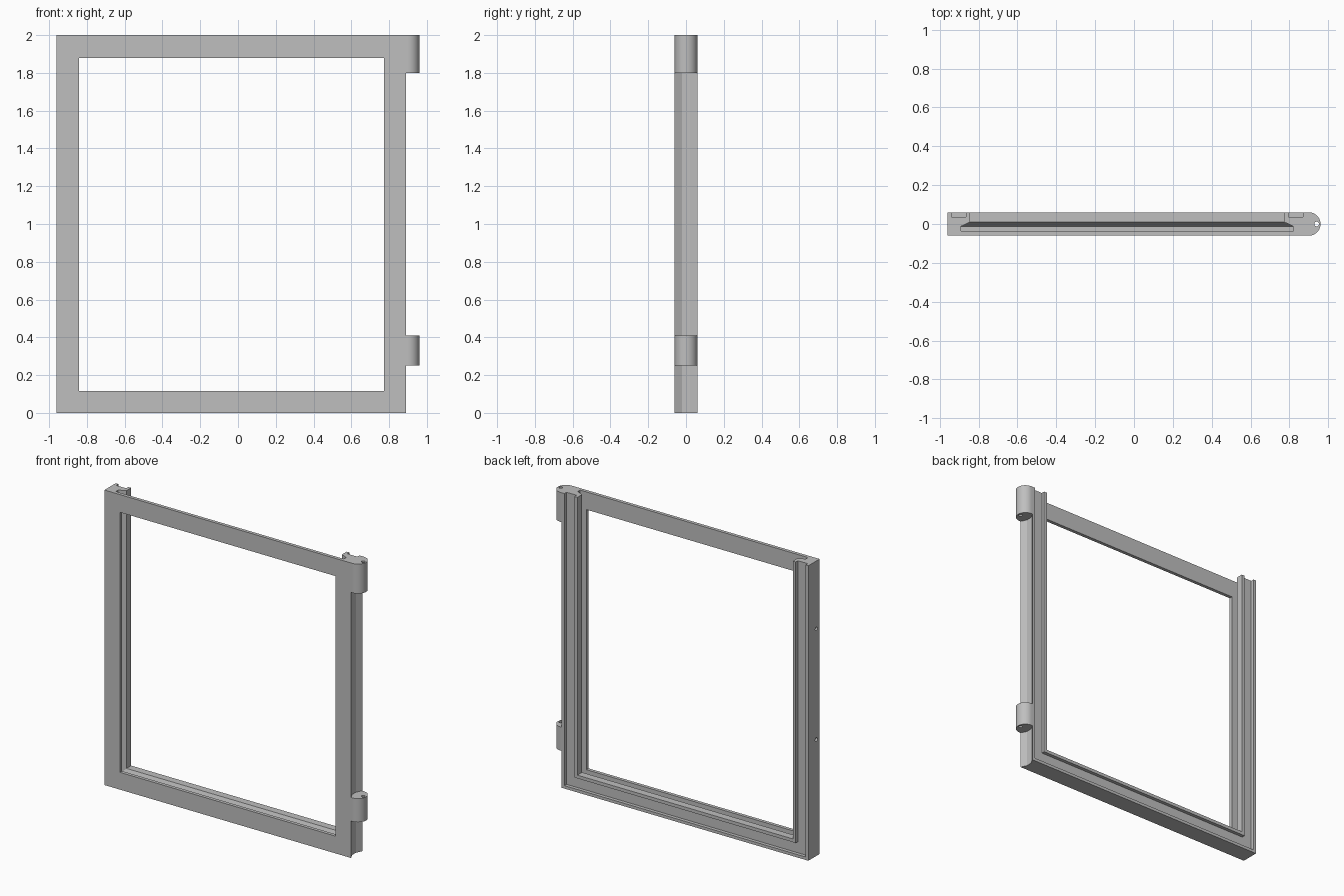
import bpy, bmesh, math
from mathutils import Matrix

cube = bpy.data.objects.get("Cube")
if cube:
    bpy.data.objects.remove(cube, do_unlink=True)

LEFT, RIGHT, TOP = -0.96, 0.89, 2.0     # outer edges of the frame
FRONT, BACK = -0.06, 0.06
RAIL = 0.117                            # width of the frame members
SLOT_FRONT, SLOT_BACK = -0.037, -0.012
HOLLOW = 0.02                           # depth of the hinge-side hollow

grey = bpy.data.materials.new("plain_grey")
grey.use_nodes = True
grey.diffuse_color = (0.52, 0.52, 0.52, 1)
grey.node_tree.nodes["Principled BSDF"].inputs["Base Color"].default_value = grey.diffuse_color


def finish(name, bm):
    bmesh.ops.recalc_face_normals(bm, faces=bm.faces)
    mesh = bpy.data.meshes.new(name)
    bm.to_mesh(mesh)
    bm.free()
    mesh.materials.append(grey)
    obj = bpy.data.objects.new(name, mesh)
    bpy.context.collection.objects.link(obj)
    return obj


def loft(name, rings):
    """Skin a row of matching closed rings and cap both ends."""
    bm = bmesh.new()
    loops = [[bm.verts.new(p) for p in ring] for ring in rings]
    n = len(loops[0])
    for a, b in zip(loops, loops[1:]):
        for i in range(n):
            j = (i + 1) % n
            bm.faces.new((a[i], a[j], b[j], b[i]))
    bm.faces.new(loops[0])
    bm.faces.new(loops[-1])
    return finish(name, bm)


def drill(obj, centre, radius, depth, axis="Z"):
    """Cut a round hole and remove the cutter."""
    bm = bmesh.new()
    turn = Matrix.Rotation(math.pi / 2, 4, "Y") if axis == "X" else Matrix()
    bmesh.ops.create_cone(bm, cap_ends=True, segments=24, radius1=radius, radius2=radius,
                          depth=depth, matrix=Matrix.Translation(centre) @ turn)
    cutter = finish("hole_cutter", bm)
    cutter.hide_render = True
    mod = obj.modifiers.new("hole", "BOOLEAN")
    mod.operation = "DIFFERENCE"
    mod.solver = "EXACT"
    mod.object = cutter
    bpy.context.view_layer.objects.active = obj
    bpy.ops.object.modifier_apply(modifier=mod.name)
    bpy.data.objects.remove(cutter, do_unlink=True)


# Stiles and bottom rail: one section (inward distance, y) swept along a mitred U
section = [
    (0, FRONT), (RAIL, FRONT),
    (RAIL, SLOT_FRONT), (0.07, SLOT_FRONT), (0.07, SLOT_BACK), (RAIL, 0.01),   # panel slot
    (RAIL, BACK), (0.095, BACK), (0.095, 0.037), (0.02, 0.037), (0.02, BACK),  # seal groove
    (0, BACK), (0, 0.02), (0, -0.02),
]


def right_x(u, y):
    return RIGHT - (HOLLOW if u == 0 and abs(y) < BACK else u)


frame = loft("u_frame", [
    [(LEFT + u, y, TOP) for u, y in section],
    [(LEFT + u, y, u) for u, y in section],
    [(right_x(u, y), y, u) for u, y in section],
    [(right_x(u, y), y, TOP) for u, y in section],
])

# Screw holes through the outer stile into the slot
for z in (0.79, 1.54):
    drill(frame, (LEFT + 0.03, -0.0245, z), 0.012, 0.1, "X")

# Thin top rail, leaving the slot open above for a panel
x0, x1 = LEFT + RAIL, RIGHT - RAIL
loft("top_rail", [
    [(x, FRONT, TOP - 0.12), (x, SLOT_FRONT, TOP - 0.12), (x, SLOT_FRONT, TOP), (x, FRONT, TOP)]
    for x in (x0, x1)
])

# Rounded hinge knuckles that fill the hollow
outline = [(RIGHT, BACK), (RIGHT - HOLLOW, 0.02), (RIGHT - HOLLOW, -0.02), (RIGHT, FRONT)]
STEPS = 24
for i in range(STEPS + 1):
    a = -math.pi / 2 + math.pi * i / STEPS
    outline.append((0.90 + BACK * math.cos(a), BACK * math.sin(a)))

for name, low, high in (("lower_hinge", 0.25, 0.41), ("upper_hinge", 1.8, TOP)):
    hinge = loft(name, [[(x, y, z) for x, y in outline] for z in (low, high)])
    drill(hinge, (0.94, 0, (low + high) / 2), 0.012, 0.4)
    bpy.ops.object.select_all(action="DESELECT")
    hinge.select_set(True)
    bpy.context.view_layer.objects.active = hinge
    bpy.ops.object.shade_smooth_by_angle(angle=math.radians(30))
